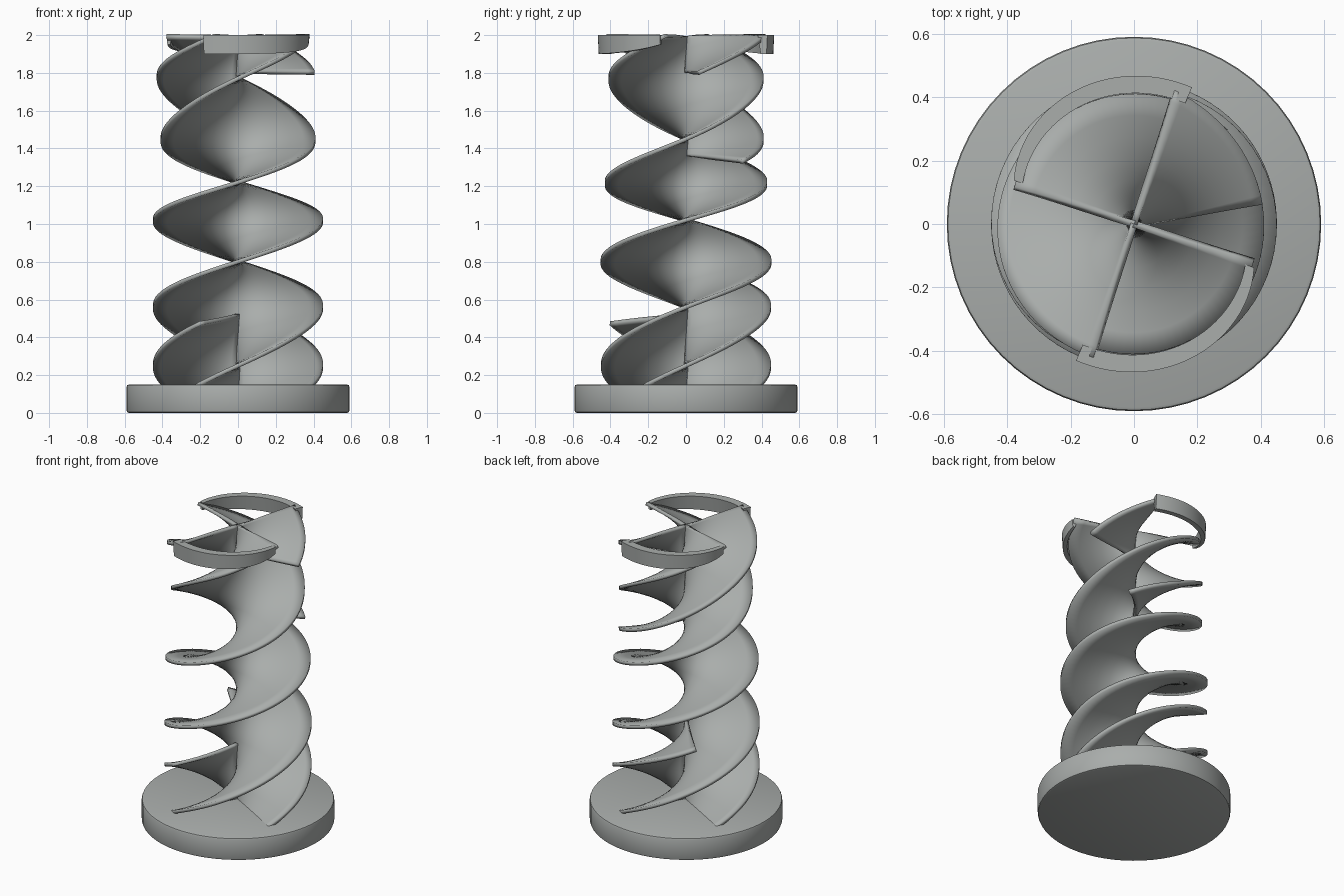
import bpy, bmesh, math

if "Cube" in bpy.data.objects:
    bpy.data.objects.remove(bpy.data.objects["Cube"])

grey = bpy.data.materials.new("warm_grey")
grey.diffuse_color = (0.40, 0.42, 0.41, 1)
grey.use_nodes = True
grey.node_tree.nodes["Principled BSDF"].inputs["Base Color"].default_value = grey.diffuse_color

# height -> twist angle of the main strip, and height -> blade radius
TWIST = [(0.0, -158), (0.25, -90), (0.56, 0), (0.80, 90), (1.02, 180),
         (1.22, 270), (1.45, 360), (1.77, 450), (2.0, 525), (2.25, 600)]
RADIUS = [(0.0, 0.45), (0.5, 0.45), (1.02, 0.45), (1.22, 0.43), (1.45, 0.41),
          (1.8, 0.41), (2.0, 0.395), (2.3, 0.39)]


def smooth_lookup(table, z):
    """Cubic interpolation through a table of pairs."""
    n = len(table)
    i = max(k for k in range(n - 1) if table[k][0] <= z)

    def slope(k):
        a, b = table[max(k - 1, 0)], table[min(k + 1, n - 1)]
        return (b[1] - a[1]) / (b[0] - a[0])
    (x0, y0), (x1, y1) = table[i], table[i + 1]
    h = x1 - x0
    t = (z - x0) / h
    return ((2*t**3 - 3*t*t + 1) * y0 + (t**3 - 2*t*t + t) * h * slope(i)
            + (3*t*t - 2*t**3) * y1 + (t**3 - t*t) * h * slope(i + 1))


def finish(bm, name):
    bmesh.ops.recalc_face_normals(bm, faces=bm.faces)
    mesh = bpy.data.meshes.new(name)
    bm.to_mesh(mesh)
    bm.free()
    ob = bpy.data.objects.new(name, mesh)
    bpy.context.collection.objects.link(ob)
    mesh.materials.append(grey)
    bpy.ops.object.select_all(action='DESELECT')
    bpy.context.view_layer.objects.active = ob
    ob.select_set(True)
    bpy.ops.object.shade_smooth_by_angle(angle=math.radians(40))
    return ob


def grid_faces(bm, rows, close=False):
    for a, b in zip(rows, rows[1:]):
        m = len(a)
        for j in range(m if close else m - 1):
            k = (j + 1) % m
            bm.faces.new((a[j], a[k], b[k], b[j]))


def blade(name, phase, z0, z1, inner=0.0, low_lift=0.0, high_lift=0.0, flare=0.0):
    """Twisted sheet from inner*R to R; lifts shift its ends at the axis."""
    bm = bmesh.new()
    steps = max(14, int((z1 - z0) * 80))
    rows = []
    for i in range(steps + 1):
        t = i / steps
        row = []
        for j in range(13):
            u = inner + (1 - inner) * j / 12
            c = 1 - abs(u)
            z = (z0 + low_lift * c) * (1 - t) + (z1 + high_lift * c) * t
            a = math.radians(smooth_lookup(TWIST, z) + phase)
            r = u * (smooth_lookup(RADIUS, z) + flare * t * t)
            row.append(bm.verts.new((r * math.cos(a), r * math.sin(a), z)))
        rows.append(row)
    grid_faces(bm, rows)
    ob = finish(bm, name)
    mod = ob.modifiers.new("thickness", 'SOLIDIFY')
    mod.thickness = 0.022
    mod.offset = 0
    return ob


# round base with softened edges
bm = bmesh.new()
bmesh.ops.create_cone(bm, cap_ends=True, segments=64, radius1=0.59, radius2=0.59, depth=0.15)
bmesh.ops.translate(bm, verts=bm.verts, vec=(0, 0, 0.075))
rims = [e for e in bm.edges if abs(e.verts[0].co.z - e.verts[1].co.z) < 1e-4]
bmesh.ops.bevel(bm, geom=rims, offset=0.012, segments=2, affect='EDGES', profile=0.5)
finish(bm, "base")

# main double helix running the full height
blade("main_spiral", 0, 0.13, 1.995, inner=-1)

# short extra blades at the bottom and top, a quarter turn off the main spiral
blade("lower_blade_short", -90, 0.13, 0.475, high_lift=0.05)
blade("lower_blade_long", 90, 0.13, 0.68)
blade("upper_blade_long", 90 + 0, 1.33, 1.995, low_lift=0.03, flare=0.045)
blade("upper_blade_short", -90, 1.80, 1.995, flare=0.045)


# curved rims joining the blade tops
def rim(name, start, end):
    bm = bmesh.new()
    rows = []
    n = 28
    for i in range(n + 1):
        t = i / n
        a = math.radians(start + (end - start) * t)
        outer = 0.468 - 0.065 * t ** 3
        width = 0.055 - 0.025 * t ** 3
        low = 1.9 + 0.05 * t ** 4
        section = [(outer - width, 2.0), (outer, 2.0), (outer - 0.005, low), (outer - width * 0.7, low)]
        rows.append([bm.verts.new((r * math.cos(a), r * math.sin(a), z)) for r, z in section])
    grid_faces(bm, rows, close=True)
    bm.faces.new(rows[0])
    bm.faces.new(rows[-1])
    finish(bm, name)


rim("back_rim", 67, 160)
rim("front_rim", 247, 340)
